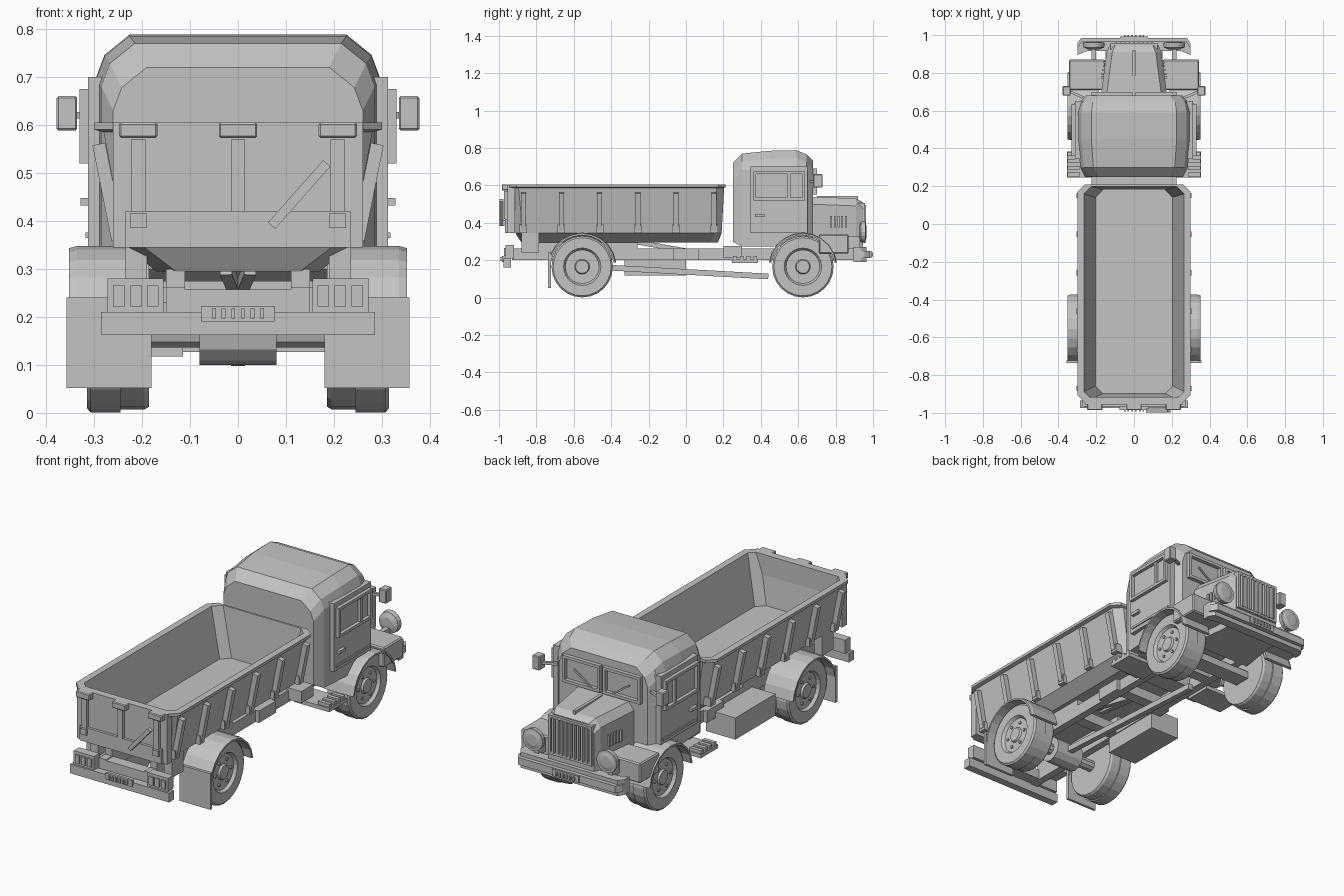
import bpy, bmesh
from math import tau, pi, cos, sin
from mathutils import Vector

default_cube = bpy.data.objects.get("Cube")
if default_cube:
    bpy.data.objects.remove(default_cube, do_unlink=True)

grey = bpy.data.materials.new("plain grey")
grey.use_nodes = True
grey_value = (.55, .55, .55, 1)
grey.diffuse_color = grey_value
grey.node_tree.nodes["Principled BSDF"].inputs["Base Color"].default_value = grey_value


def finish(name, bm, mirror=False, bevel=0):
    """Turn the mesh into a named grey object with optional modifiers."""
    bmesh.ops.recalc_face_normals(bm, faces=bm.faces)
    mesh = bpy.data.meshes.new(name)
    bm.to_mesh(mesh)
    bm.free()
    mesh.materials.append(grey)
    obj = bpy.data.objects.new(name, mesh)
    bpy.context.collection.objects.link(obj)
    if bevel:
        modifier = obj.modifiers.new("bevel", 'BEVEL')
        modifier.width, modifier.segments = bevel, 1
    if mirror:
        obj.modifiers.new("mirror", 'MIRROR')


def box(name, x, y, z, mirror=False, bevel=0):
    """Box from ranges; a single number for x means a half width about the middle."""
    x = x if isinstance(x, tuple) else (-x, x)
    bm = bmesh.new()
    bmesh.ops.create_cube(bm, size=1)
    for vert in bm.verts:
        vert.co = [(low + high) / 2 + c * (high - low) for (low, high), c in zip((x, y, z), vert.co)]
    finish(name, bm, mirror, bevel)


def around(middle, half):
    return (middle - half, middle + half)


def loft(name, rings, mirror=False):
    """Skin a list of equal-length rings and close both ends."""
    bm = bmesh.new()
    loops = [[bm.verts.new(point) for point in ring] for ring in rings]
    for first, second in zip(loops, loops[1:]):
        for i in range(len(first)):
            bm.faces.new((first[i - 1], first[i], second[i], second[i - 1]))
    bm.faces.new(loops[0])
    bm.faces.new(loops[-1])
    finish(name, bm, mirror)


def bar(name, start, end, thick, mirror=False, side='X'):
    """Square bar between two points."""
    start, end = Vector(start), Vector(end)
    axis = (end - start).normalized()
    u = axis.cross(Vector((side == 'X', side == 'Y', 0))).normalized()
    v = axis.cross(u)
    corners = [(u + v), (v - u), (-u - v), (u - v)]
    loft(name, [[p + corner * thick / 2 for corner in corners] for p in (start, end)], mirror)


def lathe(name, profile, centre, axis='X', sides=24, mirror=False):
    """Round part from (offset along axis, radius) pairs."""
    x, y, z = centre
    rings = []
    for offset, radius in profile:
        ring = []
        for i in range(sides):
            u, v = radius * cos(tau * i / sides), radius * sin(tau * i / sides)
            ring.append((x + offset, y + u, z + v) if axis == 'X' else (x + u, y + offset, z + v))
        rings.append(ring)
    loft(name, rings, mirror)


def frame(name, x, y, z, mirror=False, border=.015):
    """Four-sided border standing along x or y, whichever range is longer."""
    along_y = x[1] - x[0] < y[1] - y[0]
    for low in (z[0], z[1] - border):
        box(name + "_rail", x, y, (low, low + border), mirror)
    first, last = y if along_y else x
    for low in (first, last - border):
        stile = (low, low + border)
        box(name + "_stile", x if along_y else stile, stile if along_y else y, z, mirror)


def symmetric(half, y):
    """Cross-section across the truck from its positive half."""
    return [(x, y, z) for x, z in half] + [(-x, y, z) for x, z in reversed(half)]


# Dump bed: chamfered rings run up the outside, over the rim and down inside
def bed_ring(width, z, chamfer=.04):
    front, back = .3 * width + .12, -.5 * width - .795
    half = [(width - chamfer, back), (width, back + chamfer),
            (width, front - chamfer), (width - chamfer, front)]
    return [(x, y, z) for x, y in half] + [(-x, y, z) for x, y in reversed(half)]


rim, sill = .605, .345
bed_outside = [bed_ring(.17, sill - .05), bed_ring(.235, sill), bed_ring(.28, rim - .02)]
bed_rim = [bed_ring(.3, rim - .015), bed_ring(.3, rim), bed_ring(.265, rim)]
loft("dump_bed", bed_outside + bed_rim + [bed_ring(.205, sill + .007)])
for i in range(6):
    y = -.87 + i * .204
    bar("bed_rib", (.25, y, sill + .015), (.29, y, rim - .045), .027, mirror=True, side='Y')
    box("rib_foot", (.22, .26), around(y, .02), (sill, .39), mirror=True)

# Tailgate with hinges, ribs and locking bar
box("tailgate", .26, (-.955, -.915), (sill, rim))
box("tailgate_lower_band", .235, (-.968, -.95), (sill, .42))
for x in (-.208, 0, .208):
    box("tailgate_rib", around(x, .015), (-.972, -.95), (.42, .57))
    box("tailgate_hinge", around(x, .04), (-.985, -.93), (.573, rim), bevel=.004)
box("tailgate_latch", (.19, .225), (-.98, -.96), (.385, .415), mirror=True)
bar("locking_bar", (.07, -.987, .39), (.185, -.987, .52), .02)


# Cab: faceted cross-sections from back to front
def cab_ring(y, width, top, floor=.272):
    return symmetric([(width, floor), (width, top - .09), (width - .018, top - .042),
                      (width - .07, top)], y)


loft("cab", [cab_ring(.25, .26, .72, floor=.3), cab_ring(.3, .285, .77), cab_ring(.45, .296, .785),
             cab_ring(.59, .296, .788), cab_ring(.645, .288, .765), cab_ring(.68, .255, .73)])
box("door", (.27, .312), (.345, .65), (.345, .7), mirror=True)
frame("door_window", (.3, .33), (.36, .635), (.52, .675), mirror=True)
box("window_divider", (.3, .326), around(.55, .008), (.53, .67), mirror=True)
box("door_handle", (.3, .328), (.37, .42), around(.44, .008), mirror=True)
box("door_trim", (.3, .318), (.36, .64), around(.37, .006), mirror=True)
frame("windscreen", (.008, .225), (.66, .7), (.55, .69), mirror=True)
bar("wiper", (.06, .694, .56), (.16, .694, .63), .008, mirror=True)
bar("mirror_arm", (.27, .67, .62), (.35, .705, .62), .014, mirror=True)
box("mirror", (.335, .378), around(.705, .025), (.588, .66), mirror=True, bevel=.004)


# Hood, grille and side louvres
def hood_ring(y, width, top):
    return symmetric([(width, .2), (width, top - .04), (width - .03, top)], y)


loft("hood", [hood_ring(.66, .178, .54), hood_ring(.91, .145, .53), hood_ring(.945, .13, .51)])
box("hood_ridge", .008, (.7, .92), (.52, .543))
frame("grille", (-.125, .125), (.92, .958), (.3, .505))
for i in range(9):
    box("grille_bar", around((i - 4) * .024, .006), (.93, .962), (.31, .495))
for i in range(5):
    box("hood_louvre", around(.16 - i * .003, .014), around(.775 + i * .02, .005), (.375, .435), mirror=True)

# Headlights and the front shelf behind them
lathe("headlight", [(-.02, .03), (-.01, .055), (.015, .058), (.015, .048), (.02, .03)],
      (.213, .945, .35), axis='Y', sides=16, mirror=True)
box("headlight_post", around(.213, .013), (.86, .93), (.26, .33), mirror=True)
box("front_shelf", (.15, .345), (.71, .87), (.235, .338), mirror=True, bevel=.006)

# Wheels and arched fenders
hub, tyre_radius, inner, outer = .165, .164, .185, .315
tyre = [(inner, .12), (inner, .152), (inner + .01, .158), (.245, .158), (.245, tyre_radius),
        (outer - .008, tyre_radius), (outer, .155)]
rim_dish = [(outer, .1), (outer - .015, .09), (outer - .015, .04), (outer - .005, .035), (outer - .005, .02)]
arch_section = [(inner, .169), (inner, .183), (.335, .183), (.352, .178), (.352, .169)]
arch_steps = 10
for end, axle_y in (("front", .625), ("rear", -.555)):
    lathe(end + "_wheel", tyre + rim_dish, (0, axle_y, hub), mirror=True)
    for i in range(6):
        angle = tau * i / 6
        lathe(end + "_wheel_nut", [(outer - .02, .008), (outer - .008, .008)],
              (0, axle_y + .064 * cos(angle), hub + .064 * sin(angle)), sides=6, mirror=True)
    arch = []
    for i in range(arch_steps + 1):
        angle = pi * (.04 + .92 * i / arch_steps)
        arch.append([(x, axle_y + r * cos(angle), hub + r * sin(angle)) for x, r in arch_section])
    loft(end + "_fender", arch, mirror=True)
    lathe(end + "_axle", [(-.2, .03), (.2, .03)], (0, axle_y, hub), sides=10)
lathe("differential", [(-.08, .065), (.08, .065)], (0, -.555, hub), sides=12)
box("mud_flap", (.18, .357), around(-.73, .007), (.052, .24), mirror=True)

# Chassis frame
rail_bottom, rail_top = .2, .262
box("chassis_rail", (.11, .15), (-.93, .9), (rail_bottom, rail_top), mirror=True)
box("bed_subframe", (.11, .15), (-.88, -.26), (rail_top, .3), mirror=True)
box("rail_bracket", (.15, .17), around(0, .07), (rail_bottom, rail_top), mirror=True)
for y in (-.9, -.3, .05, .42, .8):
    box("cross_member", .14, around(y, .03), (rail_bottom + .005, rail_top - .005))
box("front_cross_beam", .18, (.58, .67), (.127, hub))
box("cab_mount", .225, (.2, .3), (.215, .275))
box("rear_bracket", (.19, .235), (-.88, -.785), (.24, sill), mirror=True)
bar("drive_shaft", (0, -.5, hub), (0, .44, .113), .03)
bar("tipping_ram", (.025, -.28, .3), (0, .06, .24), .025, mirror=True)

# Fuel tank on one side, steps on both
box("fuel_tank", (-.285, -.115), (-.33, 0), (.117, .23))
box("step", (.15, .355), (.245, .385), (.185, .205), mirror=True)
for i in range(4):
    box("step_tread", (.285, .352), around(.262 + i * .036, .01), (.2, .222), mirror=True)


# Front bumper: swept block with a narrower face rail
def bumper(name, front, z, width=.3, depth=.05):
    half = [(width, front - depth - .02), (width, front - .03), (width - .02, front), (0, front),
            (0, front - depth), (width - depth, front - depth)]
    loft(name, [[(x, y, level) for x, y in half] for level in z], mirror=True)


bumper("front_bumper", front=.965, z=(.19, .27))
bumper("front_bumper_rail", front=.985, z=(.213, .25))
box("bumper_mount", (.1, .15), (.86, .95), (rail_bottom, rail_top), mirror=True)
box("front_plate", .075, (.97, .993), (.212, .248))

# Rear bumper, lamp clusters and plates
box("rear_bumper", .285, (-.975, -.935), (.162, .21))
box("rear_lamp_housing", (.155, .272), (-.965, -.92), (.21, .28), mirror=True)
for x in (.178, .213, .248):
    box("rear_lamp", around(x, .012), (-.973, -.96), (.222, .265), mirror=True)
box("rear_plate", .077, (-.984, -.97), (.19, .223))
for i in range(6):
    across = around((i - 2.5) * .02, .004)
    box("rear_plate_stud", across, around(-.988, .005), around(.207, .01))
    box("front_plate_stud", across, around(.995, .005), around(.23, .01))
